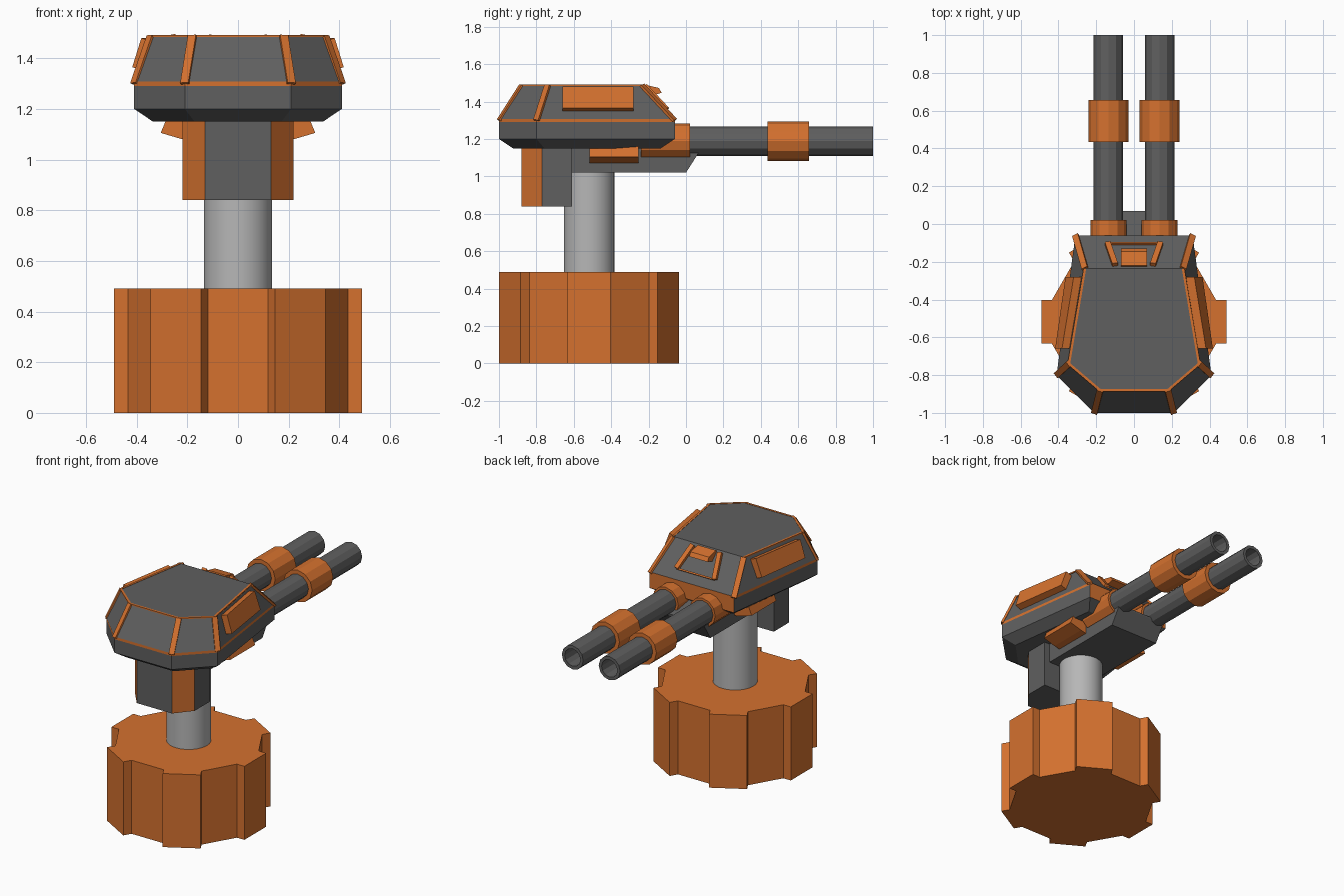
import bpy, bmesh, math
from mathutils import Vector, Matrix

old = bpy.data.objects.get("Cube")
if old:
    bpy.data.objects.remove(old, do_unlink=True)


def material(name, r, g, b):
    m = bpy.data.materials.new(name)
    m.use_nodes = True
    m.diffuse_color = (r, g, b, 1)
    bsdf = next(n for n in m.node_tree.nodes if n.type == 'BSDF_PRINCIPLED')
    bsdf.inputs["Base Color"].default_value = (r, g, b, 1)
    bsdf.inputs["Roughness"].default_value = 0.7
    return m


ORANGE = material("burnt orange", 0.66, 0.165, 0.028)
DARK = material("dark grey", 0.115, 0.115, 0.115)
LIGHT = material("light grey", 0.47, 0.47, 0.47)


def finish(name, bm, *mats):
    bmesh.ops.recalc_face_normals(bm, faces=bm.faces[:])
    mesh = bpy.data.meshes.new(name)
    bm.to_mesh(mesh)
    bm.free()
    obj = bpy.data.objects.new(name, mesh)
    bpy.context.collection.objects.link(obj)
    for m in mats:
        mesh.materials.append(m)
    return obj


def loft(name, rings, *mats, rule=None, closed=False):
    """Skin equal-length rings of points; cap the ends, or join them when closed."""
    bm = bmesh.new()
    loops = [[bm.verts.new(p) for p in ring] for ring in rings]
    n = len(loops[0])
    pairs = list(zip(loops, loops[1:])) + ([(loops[-1], loops[0])] if closed else [])
    for band, (a, b) in enumerate(pairs):
        for i in range(n):
            j = (i + 1) % n
            f = bm.faces.new((a[i], a[j], b[j], b[i]))
            if rule:
                f.material_index = rule(band, i)
    if not closed:
        bm.faces.new(loops[0])
        bm.faces.new(loops[-1])
    return finish(name, bm, *mats)


def prism(name, outline, z0, z1, *mats, rule=None):
    return loft(name, [[(x, y, z) for x, y in outline] for z in (z0, z1)], *mats, rule=rule)


def extrude_x(name, profile, x0, x1, mat):
    return loft(name, [[(x, y, z) for y, z in profile] for x in (x0, x1)], mat)


def bar(name, a, b, out, width, height, mat):
    """Box laid along the segment a-b, facing the direction out."""
    a, b = Vector(a), Vector(b)
    d = (b - a).normalized()
    side = Vector(out).cross(d).normalized()
    up = d.cross(side)
    rot = Matrix((side, up, d)).transposed().to_4x4()
    bm = bmesh.new()
    bmesh.ops.create_cube(bm, size=1)
    bm.transform(Matrix.Translation((a + b) / 2) @ rot
                 @ Matrix.Diagonal((width, height, (b - a).length, 1)))
    return finish(name, bm, mat)


def circle_y(r, x, y, z, n=12):
    return [(x + r * math.cos(2 * math.pi * i / n), y,
             z + r * math.sin(2 * math.pi * i / n)) for i in range(n)]


# Six-toothed base and round pillar
CY = -0.518
outline = []
for k in range(6):
    c, s = math.cos(k * math.pi / 3), math.sin(k * math.pi / 3)
    for r, t in ((0.435, -0.115), (0.49, -0.115), (0.49, 0.115), (0.435, 0.115)):
        outline.append((r * c - t * s, r * s + t * c + CY))
prism("base", outline, 0, 0.49, ORANGE)

pillar = prism("pillar", [(0.135 * math.cos(i * math.pi / 16), CY + 0.135 * math.sin(i * math.pi / 16))
                          for i in range(32)], 0.48, 1.05, LIGHT)
bpy.context.view_layer.objects.active = pillar
pillar.select_set(True)
bpy.ops.object.shade_smooth_by_angle(angle=math.radians(35))
pillar.select_set(False)

# Front block with orange chamfers, and arm under the barrels
block = [(-0.13, -0.88), (0.13, -0.88), (0.22, -0.77), (0.22, -0.61), (-0.22, -0.61), (-0.22, -0.77)]
prism("front_block", block, 0.84, 1.17, DARK, ORANGE, rule=lambda band, i: int(i in (1, 5)))
extrude_x("arm", [(-0.63, 1.02), (0, 1.02), (0.07, 1.13), (0.07, 1.14), (-0.1, 1.18), (-0.63, 1.18)],
          -0.18, 0.18, DARK)

# Turret shell: belt and roof outlines, right half mirrored
def mirrored(half):
    return half + [(-x, y) for x, y in reversed(half)]


belt = mirrored([(0.21, -1.0), (0.41, -0.8), (0.31, -0.06)])
roof = mirrored([(0.18, -0.88), (0.345, -0.74), (0.26, -0.235)])
floor = [(x * 0.82, -0.53 + (y + 0.53) * 0.84) for x, y in belt]
levels = [(floor, 1.15), (belt, 1.2), (belt, 1.29), (belt, 1.307), (roof, 1.49)]
loft("turret_shell", [[(x, y, z) for x, y in ring] for ring, z in levels], DARK, ORANGE,
     rule=lambda band, i: int(band == 2 or (band == 1 and i == 2)))

# Orange trim on the sloping corners and the roof rim
for i, (lo, hi) in enumerate(zip(belt, roof)):
    a, b = Vector((*lo, 1.3)), Vector((*hi, 1.488))
    out = Vector((lo[0], lo[1] + 0.5, 0.35))
    bar(f"corner_trim_{i}", a, b, out, 0.034, 0.014, ORANGE)
    if i != 2:
        nxt = roof[(i + 1) % 6]
        bar(f"roof_trim_{i}", b, (*nxt, 1.488), (0, 0, 1), 0.014, 0.008, ORANGE)


def side_x(y, z):
    """Half-width of the sloping turret side."""
    t = (z - 1.3) / 0.19
    return (1 - t) * (0.41 - 0.135 * (y + 0.8)) + t * (0.345 - 0.168 * (y + 0.74))


for side, sx in (("left", 1), ("right", -1)):
    # Raised side panel
    corners = [(-0.66, 1.35), (-0.28, 1.35), (-0.28, 1.465), (-0.66, 1.465)]
    loft(f"{side}_side_panel",
         [[(sx * (side_x(y, z) + d), y, z + 0.35 * d) for y, z in corners] for d in (-0.02, 0.042)],
         ORANGE)

    # Small wing below the shell
    wing = [(0.15, 1.065), (0.22, 1.08), (0.305, 1.105), (0.28, 1.165), (0.15, 1.165)]
    loft(f"{side}_wing", [[(sx * x, y, z) for x, z in wing] for y in (-0.515, -0.255)], ORANGE)

    # Hollow barrel with two collars
    gx, gz = sx * 0.136, 1.188
    loft(f"{side}_barrel", [circle_y(r, gx, y, gz) for r, y in
                            ((0.079, -0.2), (0.079, 1), (0.058, 1), (0.058, 0.6), (0.001, 0.6))], DARK)
    for label, r, y0, y1 in (("rear", 0.095, -0.24, 0.022), ("front", 0.106, 0.435, 0.657)):
        loft(f"{side}_{label}_collar",
             [circle_y(q, gx, y, gz) for q, y in ((r, y0), (r, y1), (0.07, y1), (0.07, y0))],
             ORANGE, closed=True)

    # Slanted bar of the sight frame on the back slope
    bar(f"{side}_sight_bar", (sx * 0.14, -0.107, 1.355), (sx * 0.1, -0.222, 1.478),
        (0, 0.73, 0.68), 0.03, 0.04, ORANGE)

# Sight frame sill and hooded block
bar("sight_sill", (-0.14, -0.107, 1.355), (0.14, -0.107, 1.355), (0, 0.73, 0.68), 0.01, 0.02, ORANGE)
extrude_x("sight_block", [(-0.23, 1.47), (-0.22, 1.49), (-0.145, 1.473), (-0.13, 1.447), (-0.19, 1.43)],
          -0.068, 0.068, ORANGE)
